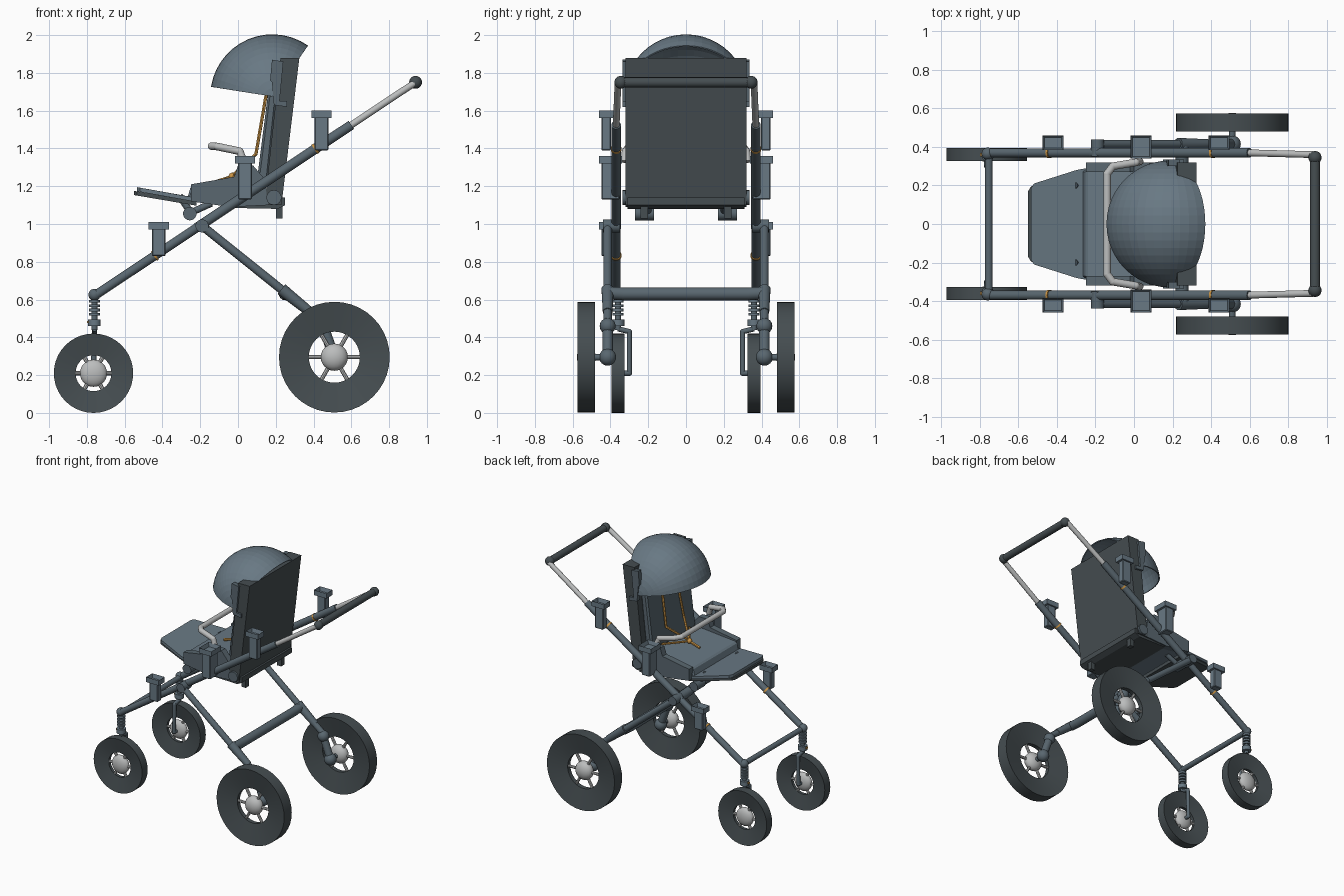
import bpy, bmesh, math
from mathutils import Vector, Matrix

if "Cube" in bpy.data.objects:
    bpy.data.objects.remove(bpy.data.objects["Cube"])


def material(name, rgb):
    m = bpy.data.materials.new(name)
    m.use_nodes = True
    m.diffuse_color = (*rgb, 1)
    m.node_tree.nodes["Principled BSDF"].inputs["Base Color"].default_value = (*rgb, 1)
    return m


SLATE = material("slate fabric", (0.14, 0.19, 0.23))
STEEL = material("slate steel", (0.1, 0.135, 0.16))
DARK = material("dark rubber", (0.06, 0.075, 0.082))
LIGHT = material("light aluminium", (0.5, 0.51, 0.51))
ORANGE = material("orange webbing", (0.6, 0.3, 0.06))


def finish(name, bm, mat, smooth=True):
    bmesh.ops.recalc_face_normals(bm, faces=bm.faces)
    for f in bm.faces:
        f.smooth = smooth
    for e in bm.edges:
        e.smooth = len(e.link_faces) == 2 and e.calc_face_angle(0) < 0.6
    me = bpy.data.meshes.new(name)
    bm.to_mesh(me)
    bm.free()
    me.materials.append(mat)
    ob = bpy.data.objects.new(name, me)
    bpy.context.collection.objects.link(ob)
    return ob


def tube(name, points, r, mat, r2=None, n=14):
    """Straight round segments through the points, with balls at the bends."""
    bm = bmesh.new()
    pts = [Vector(p) for p in points]
    for a, b in zip(pts, pts[1:]):
        d = b - a
        mx = Matrix.Translation((a + b) / 2) @ d.to_track_quat('Z', 'Y').to_matrix().to_4x4()
        bmesh.ops.create_cone(bm, cap_ends=True, segments=n, radius1=r,
                              radius2=r2 or r, depth=d.length, matrix=mx)
    for p in pts[1:-1]:
        bmesh.ops.create_uvsphere(bm, u_segments=n, v_segments=8, radius=r,
                                  matrix=Matrix.Translation(p))
    return finish(name, bm, mat)


def ball(name, p, r, mat, flat=1):
    bm = bmesh.new()
    bmesh.ops.create_uvsphere(bm, u_segments=20, v_segments=12, radius=r)
    bmesh.ops.scale(bm, vec=(1, flat, 1), verts=bm.verts)
    bmesh.ops.translate(bm, vec=p, verts=bm.verts)
    return finish(name, bm, mat)


def box(name, lo, hi, mat, bevel=0):
    bm = bmesh.new()
    bmesh.ops.create_cube(bm, size=1)
    for v in bm.verts:
        v.co = [lo[i] if v.co[i] < 0 else hi[i] for i in range(3)]
    if bevel:
        bmesh.ops.bevel(bm, geom=bm.edges[:], offset=bevel, segments=1, affect='EDGES')
    return finish(name, bm, mat, False)


def prism(name, profile, y0, y1, mat, bevel=0):
    """Side profile in x, z carried across from y0 to y1."""
    bm = bmesh.new()
    face = bm.faces.new([bm.verts.new((x, y0, z)) for x, z in profile])
    ext = bmesh.ops.extrude_face_region(bm, geom=[face])
    bmesh.ops.translate(bm, vec=(0, y1 - y0, 0),
                        verts=[g for g in ext["geom"] if isinstance(g, bmesh.types.BMVert)])
    if bevel:
        bmesh.ops.bevel(bm, geom=bm.edges[:], offset=bevel, segments=1, affect='EDGES')
    return finish(name, bm, mat, False)


def wheel(name, c, R, r, w):
    # Dished tyre: wide at the tread, narrow at the rim
    bm = bmesh.new()
    loop = [bm.verts.new((x, y, 0)) for x, y in ((R, -w), (R, w), (r, w * .35), (r, -w * .35))]
    edges = [bm.edges.new((loop[i], loop[i - 1])) for i in range(4)]
    bmesh.ops.spin(bm, geom=loop + edges, cent=(0, 0, 0), axis=(0, 1, 0),
                   angle=math.tau, steps=40, use_merge=True)
    bmesh.ops.remove_doubles(bm, verts=bm.verts, dist=1e-4)
    bmesh.ops.translate(bm, vec=c, verts=bm.verts)
    finish(name + "_tyre", bm, DARK)
    ball(name + "_hub", c, 0.072, LIGHT, w * 1.05 / 0.072)
    for k in range(6):
        a = math.tau * k / 6
        d = Vector((math.cos(a), 0, math.sin(a)))
        tube(name + "_spoke", [Vector(c) + d * 0.05, Vector(c) + d * (r + 0.01)], 0.011, LIGHT, n=8)


def clip(name, s, x, z0, z1, y0, y1):
    # Accessory socket: post with a wider hollow cap
    ys = sorted((s * (y0 + .012), s * (y1 - .012)))
    box(name + "_post", (x - .036, ys[0], z0), (x + .036, ys[1], z1 - .035), SLATE, .005)
    ys = sorted((s * y0, s * y1))
    bm = bmesh.new()
    bmesh.ops.create_cube(bm, size=1, matrix=Matrix.Translation((x, sum(ys) / 2, z1 - .02))
                          @ Matrix.Diagonal((.108, ys[1] - ys[0], .04, 1)))
    top = [f for f in bm.faces if f.normal.z > .9]
    bmesh.ops.inset_region(bm, faces=top, thickness=.014)
    bmesh.ops.translate(bm, vec=(0, 0, -.03), verts=top[0].verts)
    finish(name + "_cap", bm, SLATE, False)


def rail(x, y):
    return (x, y, 0.62 + (x + 0.76) * 0.665)


for s, side in ((1, "left"), (-1, "right")):
    y = 0.37 * s
    # Wheels
    wheel(side + "_front_wheel", (-0.765, 0.36 * s, 0.21), 0.21, 0.095, 0.034)
    wheel(side + "_rear_wheel", (0.51, 0.528 * s, 0.295), 0.293, 0.135, 0.047)
    # Main rail and telescopic handle arm
    tube(side + "_lower_rail", [rail(-0.76, y), rail(-0.14, y)], 0.024, STEEL)
    tube(side + "_upper_rail", [rail(-0.22, y), rail(0.6, y)], 0.026, STEEL)
    tube(side + "_handle_arm", [rail(0.58, y), (0.94, 0.36 * s, 1.75)], 0.018, LIGHT)
    ball(side + "_handle_knob", (0.94, 0.345 * s, 1.75), 0.034, DARK)
    for x in (-0.44, 0.41):
        tube(side + "_orange_ring", [rail(x - .005, y), rail(x + .005, y)], 0.029, ORANGE)
    # Sprung front fork
    ball(side + "_front_joint", (-0.76, 0.365 * s, 0.625), 0.032, STEEL)
    tube(side + "_fork_stem", [(-0.76, 0.36 * s, 0.62), (-0.76, 0.36 * s, 0.44)], 0.016, STEEL)
    for k in range(4):
        z = 0.515 + k * 0.023
        tube(side + "_spring_coil", [(-0.76, 0.36 * s, z), (-0.76, 0.36 * s, z + .014)], 0.029, SLATE)
    tube(side + "_fork_collar", [(-0.76, 0.36 * s, 0.46), (-0.76, 0.36 * s, 0.495)], 0.034, SLATE)
    box(side + "_orange_tab", (-0.8, 0.36 * s - .01, 0.475), (-0.78, 0.36 * s + .01, 0.487), ORANGE)
    tube(side + "_fork_blade", [(-0.76, 0.36 * s, 0.445), (-0.76, 0.3 * s, 0.43),
                                (-0.765, 0.3 * s, 0.21), (-0.765, 0.36 * s, 0.21)], 0.014, STEEL)
    # Rear leg and suspension
    yl = 0.415 * s
    tube(side + "_pivot", [(-0.19, 0.35 * s, 0.99), (-0.19, 0.44 * s, 0.99)], 0.035, STEEL)
    tube(side + "_rear_leg", [(-0.19, yl, 0.99), (0.44, yl, 0.485)], 0.023, STEEL)
    tube(side + "_leg_sleeve", [(0.23, yl, 0.655), (0.38, yl, 0.535)], 0.033, STEEL, 0.026)
    ball(side + "_rear_joint", (0.45, yl, 0.46), 0.042, STEEL)
    tube(side + "_rear_link", [(0.45, yl, 0.46), (0.51, yl, 0.295)], 0.028, STEEL)
    ball(side + "_axle_joint", (0.51, yl, 0.295), 0.045, STEEL)
    tube(side + "_rear_axle", [(0.51, yl, 0.295), (0.51, 0.52 * s, 0.295)], 0.018, STEEL)
    # Sockets on the rail
    clip(side + "_front_socket", s, -0.42, 0.83, 1.01, 0.385, 0.46)
    clip(side + "_seat_socket", s, 0.037, 1.13, 1.36, 0.34, 0.46)
    clip(side + "_rear_socket", s, 0.442, 1.39, 1.6, 0.385, 0.46)
    # Seat fittings
    prism(side + "_seat_side", [(-.25, 1.12), (-.25, 1.21), (-.02, 1.25), (0, 1.31), (.08, 1.31),
                                (.14, 1.24), (.16, 1.1), (-.04, 1.09)], .27 * s, .32 * s, STEEL)
    tube(side + "_recline_hinge", [(.19, .27 * s, 1.14), (.19, .335 * s, 1.14)], 0.04, STEEL)
    tube(side + "_footrest_arm", [(-.31, .2 * s, 1.15), (-.25, .2 * s, 1.06), (-.14, .2 * s, 1.11)], .018, STEEL)
    tube(side + "_footrest_hinge", [(-.255, .17 * s, 1.055), (-.255, .27 * s, 1.055)], 0.036, STEEL)
    box(side + "_base_hook", (.2, .22 * s - .02, 1.03), (.235, .22 * s + .02, 1.1), DARK)
    prism(side + "_canopy_mount", [(.17, 1.76), (.18, 1.87), (.24, 1.86), (.22, 1.65), (.26, 1.65),
                                   (.26, 1.62), (.19, 1.63), (.18, 1.75)], .3 * s, .335 * s, STEEL)
    # Harness
    tube(side + "_shoulder_strap", [(.15, .09 * s, 1.69), (.095, .11 * s, 1.37), (-.03, 0, 1.255)], .009, ORANGE, n=6)
    tube(side + "_lap_strap", [(.09, .17 * s, 1.26), (-.03, 0, 1.25)], .009, ORANGE, n=6)

# Cross bars and push handle
tube("front_cross_bar", [(-.755, -.36, .62), (-.755, .36, .62)], .02, STEEL)
tube("rear_cross_bar", [(.25, -.41, .635), (.25, -.33, .63), (.25, .33, .63), (.25, .41, .635)], .034, STEEL)
tube("push_handle", [(.94, -.34, 1.75), (.94, .34, 1.75)], .027, DARK)

# Seat, base and backrest
prism("seat_cushion", [(-.27, 1.13), (-.25, 1.2), (.14, 1.235), (.16, 1.1), (-.04, 1.09)], -.28, .28, SLATE, .01)
prism("seat_base", [(-.06, 1.1), (-.03, 1.085), (.21, 1.08), (.25, 1.1), (.25, 1.14), (.1, 1.14)], -.31, .31, DARK)
prism("backrest", [(.14, 1.1), (.225, 1.88), (.325, 1.88), (.23, 1.1)], -.32, .32, DARK)
prism("back_cushion", [(.1, 1.23), (.16, 1.7), (.21, 1.7), (.16, 1.23)], -.27, .27, STEEL, .012)
tube("crotch_strap", [(-.03, 0, 1.25), (-.12, 0, 1.222)], .01, ORANGE, n=6)
ball("harness_buckle", (-.03, 0, 1.252), .02, ORANGE)

# Tapered footrest, dark tray under a fabric pad
for name, drop, grow, mat in (("footrest_tray", -.02, 0, DARK), ("footrest_pad", 0, -.015, SLATE)):
    bm = bmesh.new()
    half = [(-.55, .17), (-.535, .195), (-.3, .265), (-.22, .28)]
    rim = half + [(x, -w) for x, w in reversed(half)]
    f = bm.faces.new([bm.verts.new((x - (grow if x < -.5 else 0), w + math.copysign(grow, w),
                                    1.195 + drop - (x + .55) * .17)) for x, w in rim])
    ext = bmesh.ops.extrude_face_region(bm, geom=[f])
    bmesh.ops.translate(bm, vec=(0, 0, -.022), verts=[g for g in ext["geom"] if isinstance(g, bmesh.types.BMVert)])
    finish(name, bm, mat, False)

# Bumper bar
tube("bumper_bar", [(.03, -.325, 1.33), (.01, -.32, 1.385), (-.11, -.3, 1.41), (-.14, -.26, 1.412),
                    (-.14, .26, 1.412), (-.11, .3, 1.41), (.01, .32, 1.385), (.03, .325, 1.33)], .02, LIGHT)

# Canopy: open wedge of a sphere turned about the cross axis
bm = bmesh.new()
start = math.radians(55)
arc = []
for k in range(25):
    t = math.pi * k / 24
    d = 0.325 * math.sin(t)
    arc.append(bm.verts.new((d * math.cos(start), 0.325 * math.cos(t), d * math.sin(start))))
edges = [bm.edges.new(p) for p in zip(arc, arc[1:])]
bmesh.ops.spin(bm, geom=arc + edges, cent=(0, 0, 0), axis=(0, -1, 0), angle=math.radians(116), steps=14)
bmesh.ops.remove_doubles(bm, verts=bm.verts, dist=1e-4)
bmesh.ops.translate(bm, vec=(.182, 0, 1.675), verts=bm.verts)
canopy = finish("canopy", bm, SLATE, False)
shell = canopy.modifiers.new("shell", 'SOLIDIFY')
shell.thickness = 0.008
shell.offset = 0
